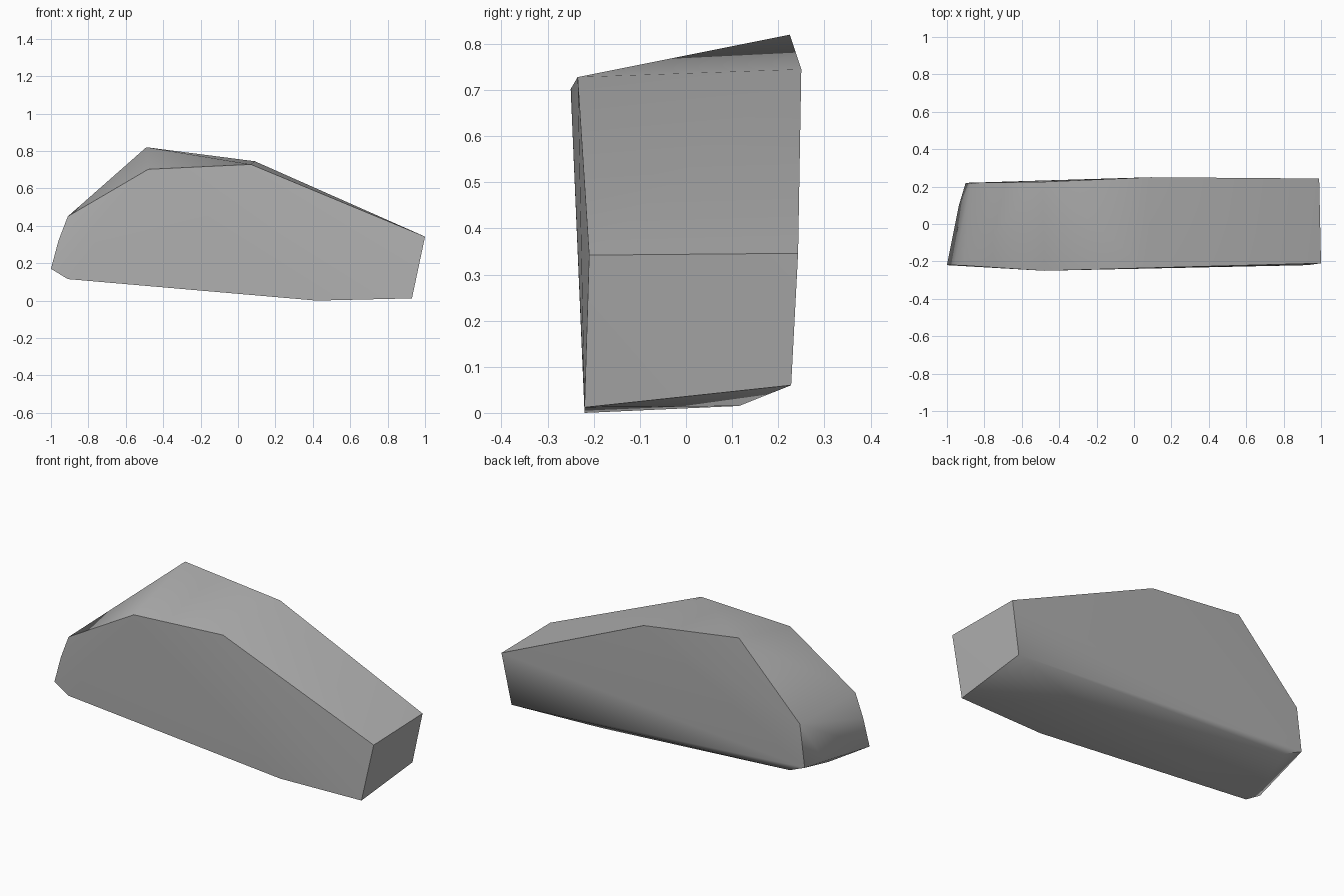
import bpy
import bmesh
import math

cube = bpy.data.objects.get("Cube")
if cube:
    bpy.data.objects.remove(cube, do_unlink=True)

# Stone colour
stone = bpy.data.materials.new("stone_grey")
stone.use_nodes = True
grey = (0.45, 0.45, 0.45, 1)
stone.diffuse_color = grey
stone.node_tree.nodes["Principled BSDF"].inputs["Base Color"].default_value = grey

# Corners of the broad front side
front = [(-1, -.22, .17), (-.91, -.22, .115), (.42, -.22, 0), (.93, -.22, .012),
         (1, -.21, .342), (.07, -.235, .728), (-.48, -.25, .702),
         (-.91, -.222, .45), (-.96, -.22, .32)]

# Corners of the broad back side
back = [(-.9, .22, .19), (-.8, .21, .146), (.937, .228, .06), (.99, .243, .346),
        (.09, .25, .745), (-.49, .225, .82), (-.87, .22, .43)]

# Slight bulges on the underside and blunt end
bulges = [(.45, .115, .015), (-.88, -.02, .126), (-.936, .1, .2)]

# Rock slab wrapped around the corners
bm = bmesh.new()
for co in front + back + bulges:
    bm.verts.new(co)
hull = bmesh.ops.convex_hull(bm, input=bm.verts)
loose = [v for v in bm.verts if not v.link_faces]
bmesh.ops.delete(bm, geom=loose, context='VERTS')
bmesh.ops.recalc_face_normals(bm, faces=bm.faces)
mesh = bpy.data.meshes.new("rock_slab")
bm.to_mesh(mesh)
bm.free()
mesh.materials.append(stone)
rock = bpy.data.objects.new("rock_slab", mesh)
bpy.context.collection.objects.link(rock)

# Soft top and underside, crisp rims
bpy.ops.object.select_all(action='DESELECT')
rock.select_set(True)
bpy.context.view_layer.objects.active = rock
bpy.ops.object.shade_smooth_by_angle(angle=math.radians(50))
